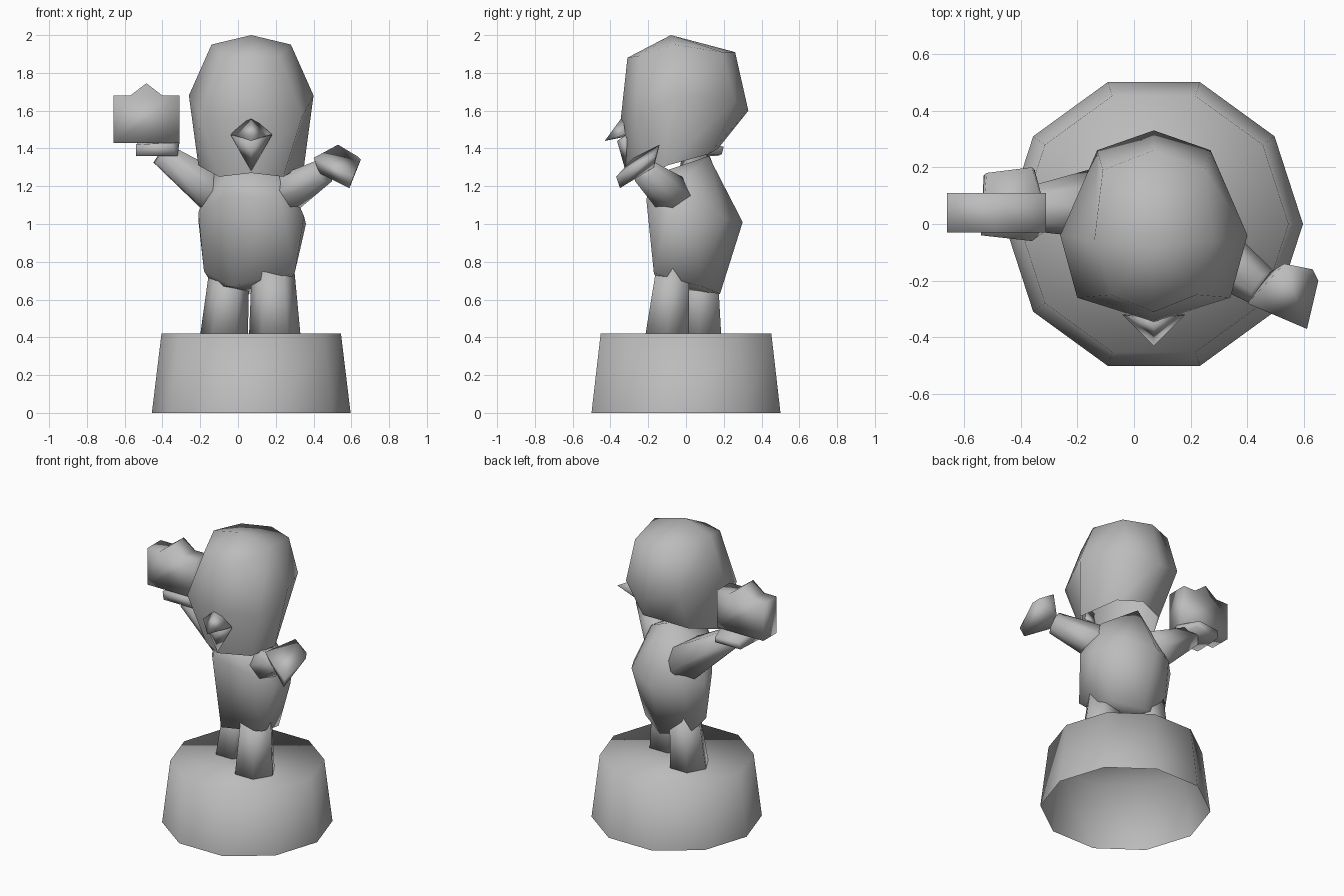
import bpy, bmesh, math
from mathutils import Vector

if "Cube" in bpy.data.objects:
    bpy.data.objects.remove(bpy.data.objects["Cube"])

stone = bpy.data.materials.new("grey_stone")
stone.diffuse_color = (0.5, 0.5, 0.5, 1)
stone.use_nodes = True
stone.node_tree.nodes["Principled BSDF"].inputs["Base Color"].default_value = stone.diffuse_color
CX = 0.07  # the figure's middle axis


def finish(name, bm, recalc=True):
    if recalc:
        bmesh.ops.recalc_face_normals(bm, faces=bm.faces)
    for f in bm.faces:
        f.smooth = True
    mesh = bpy.data.meshes.new(name)
    bm.to_mesh(mesh)
    bm.free()
    mesh.materials.append(stone)
    ob = bpy.data.objects.new(name, mesh)
    bpy.context.collection.objects.link(ob)
    return ob


def hull(name, pts):
    bm = bmesh.new()
    for p in pts:
        bm.verts.new(p)
    bmesh.ops.convex_hull(bm, input=bm.verts)
    bmesh.ops.delete(bm, geom=[v for v in bm.verts if not v.link_faces], context='VERTS')
    return finish(name, bm)


def loft(name, rings, apex=None, bottom=True):
    """Skin a stack of equal-length rings, with an optional top point and bottom cap."""
    bm = bmesh.new()
    rows = [[bm.verts.new(p) for p in r] for r in rings]
    n = len(rows[0])
    for a, b in zip(rows, rows[1:]):
        for i in range(n):
            j = (i + 1) % n
            bm.faces.new((a[i], a[j], b[j], b[i]))
    if bottom:
        bm.faces.new(rows[0][::-1])
    if apex:
        tip = bm.verts.new(apex)
        for i in range(n):
            bm.faces.new((rows[-1][i], rows[-1][(i + 1) % n], tip))
    else:
        bm.faces.new(rows[-1])
    return finish(name, bm, bottom)


def ring(cx, cy, z, rx, ry, n, turn=0):
    return [(cx + rx * math.cos(turn + math.tau * i / n),
             cy + ry * math.sin(turn + math.tau * i / n), z) for i in range(n)]


def limb(name, a, b, ra, rb, n=6):
    """Tapered tube between two points."""
    a, b = Vector(a), Vector(b)
    q = (b - a).to_track_quat('Z', 'Y')
    loft(name, [[c + q @ Vector(p) for p in ring(0, 0, 0, r, r, n)]
                for c, r in ((a, ra), (b, rb))])


def mirrored(front, sides, back):
    """Ring of 8 from (y, z) front and back points and (half width, y, z) sides."""
    right = [(CX + w, y, z) for w, y, z in sides]
    left = [(CX - w, y, z) for w, y, z in reversed(sides)]
    return [(CX, *front)] + right + [(CX, *back)] + left


# Ten-sided pedestal, hollow underneath
loft("pedestal", [ring(CX, 0, 0, 0.526, 0.526, 10), ring(CX, 0, 0.42, 0.475, 0.475, 10)],
     bottom=False)

# Legs, one stepping forward
loft("right_leg", [ring(0.195, -0.10, 0.40, 0.137, 0.135, 6),
                   ring(0.185, -0.07, 0.77, 0.112, 0.10, 6)])
loft("left_leg", [ring(-0.075, 0.07, 0.40, 0.127, 0.135, 6, math.pi),
                  ring(-0.045, 0.08, 0.77, 0.105, 0.10, 6, math.pi)])

# Torso, turned slightly
hull("torso", [
    (-0.18, 0.04, 0.75), (-0.03, -0.14, 0.67), (0.30, -0.17, 0.74),
    (0.25, 0.08, 0.67), (0.07, 0.18, 0.63), (-0.13, 0.13, 0.67),
    (-0.06, -0.19, 1.15), (0.22, -0.21, 1.13), (-0.21, 0.02, 1.06), (0.35, -0.10, 1.04),
    (0.36, 0.05, 1.00), (-0.21, 0.10, 1.02), (0.07, 0.30, 1.01), (0.27, 0.20, 1.03),
    (-0.11, 0.20, 1.03), (-0.14, 0.02, 1.26), (0.26, 0.0, 1.25), (0.07, 0.12, 1.36),
    (-0.05, -0.16, 1.26), (0.20, -0.17, 1.26)])

# Head, open at the neck
head_rings = [
    mirrored((-0.32, 1.27), [(0.17, -0.20, 1.25), (0.28, -0.10, 1.31), (0.17, 0.12, 1.37)], (0.17, 1.40)),
    mirrored((-0.345, 1.56), [(0.27, -0.26, 1.57), (0.33, -0.04, 1.68), (0.20, 0.26, 1.65)], (0.33, 1.60)),
    mirrored((-0.31, 1.88), [(0.15, -0.25, 1.89), (0.21, -0.06, 1.95), (0.18, 0.19, 1.91)], (0.26, 1.91)),
]
loft("head", head_rings, (CX, -0.08, 2.0), bottom=False)

# Pointed nose and the chin ridge below it
hull("nose", [(CX, -0.335, 1.57), (CX - 0.11, -0.32, 1.475), (CX + 0.11, -0.32, 1.475),
              (CX, -0.43, 1.44), (CX, -0.33, 1.46)])
hull("chin", [(CX - 0.11, -0.32, 1.47), (CX + 0.11, -0.32, 1.47), (CX, -0.365, 1.44),
              (CX, -0.32, 1.28), (CX, -0.29, 1.40)])

# Arms
limb("right_arm", (0.15, -0.01, 1.10), (0.455, -0.225, 1.28), 0.13, 0.07)
limb("left_arm", (-0.03, 0.08, 1.10), (-0.41, 0.05, 1.375), 0.145, 0.07)

# Hands
hull("right_hand", [
    (0.53, -0.14, 1.42), (0.65, -0.20, 1.34), (0.63, -0.16, 1.36), (0.61, -0.37, 1.25),
    (0.59, -0.35, 1.19), (0.40, -0.28, 1.35), (0.43, -0.26, 1.27), (0.48, -0.17, 1.30)])
hull("left_hand", [
    (-0.52, 0.18, 1.41), (-0.36, 0.20, 1.41), (-0.53, 0.17, 1.36), (-0.35, 0.19, 1.37),
    (-0.54, -0.04, 1.42), (-0.36, -0.06, 1.43), (-0.54, -0.03, 1.36), (-0.32, -0.03, 1.36),
    (-0.53, 0.06, 1.43), (-0.31, 0.04, 1.43)])

# Held block with a small gabled top
profile = [(-0.66, 1.43), (-0.31, 1.43), (-0.31, 1.68), (-0.40, 1.68),
           (-0.485, 1.745), (-0.57, 1.68), (-0.66, 1.68)]
loft("held_block", [[(x, y, z) for x, z in profile] for y in (-0.03, 0.11)])
